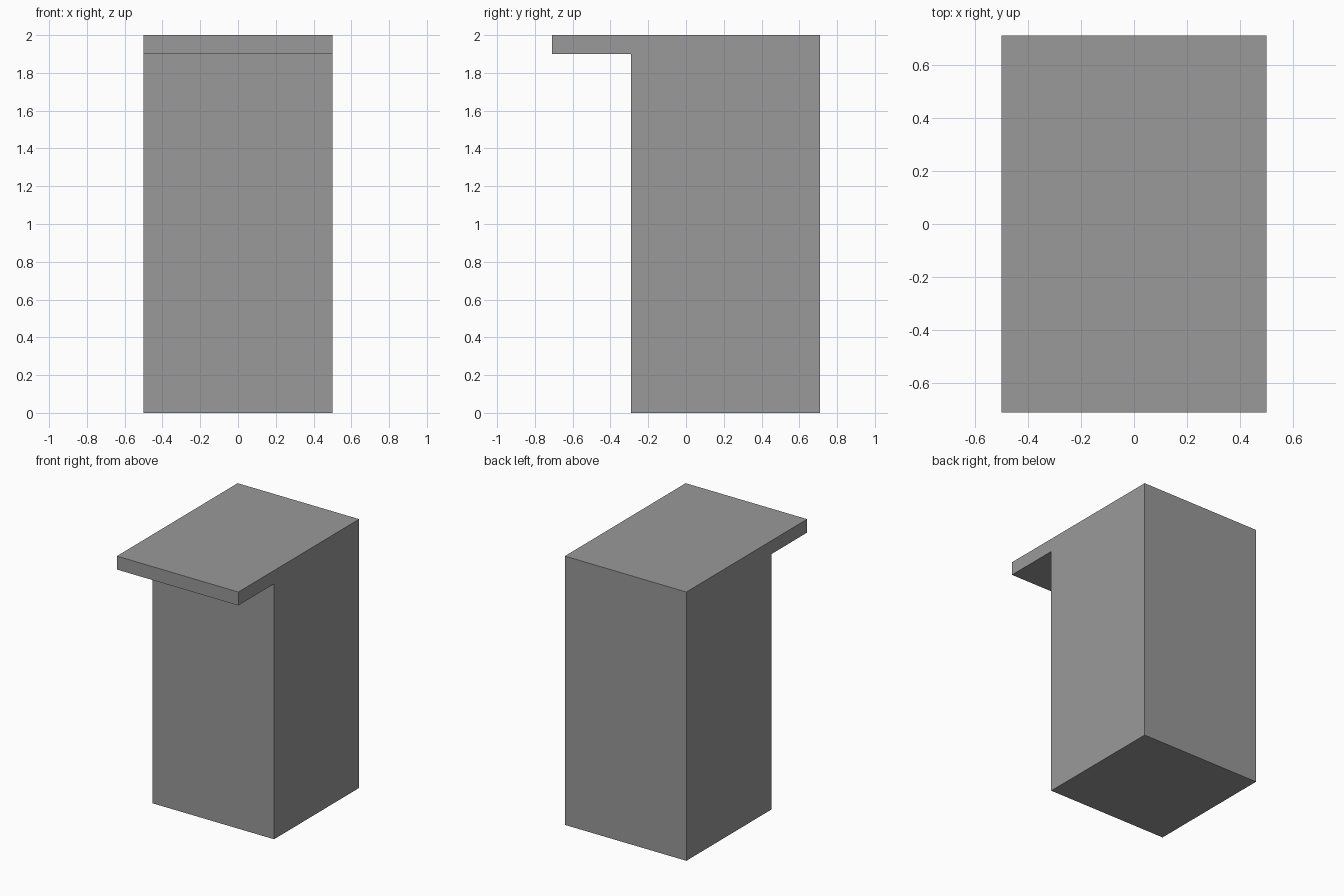
import bpy
import bmesh

# Remove the default cube only
cube = bpy.data.objects.get("Cube")
if cube:
    bpy.data.objects.remove(cube, do_unlink=True)

HALF_WIDTH = 0.5
FRONT, BODY_FRONT, BACK = -0.71, -0.29, 0.71
TOP, LEDGE_BOTTOM = 2.0, 1.9

# Single matte grey
grey = bpy.data.materials.new("mid_grey")
grey.use_nodes = True
colour = (0.32, 0.32, 0.32, 1.0)
grey.diffuse_color = colour
grey.node_tree.nodes["Principled BSDF"].inputs["Base Color"].default_value = colour

# Side profile (y, z): upright block with a thin ledge overhanging the front
profile = [
    (BODY_FRONT, 0.0), (BACK, 0.0), (BACK, TOP),
    (FRONT, TOP), (FRONT, LEDGE_BOTTOM), (BODY_FRONT, LEDGE_BOTTOM),
]

# Extrude the profile across the width
bm = bmesh.new()
side = bm.faces.new([bm.verts.new((-HALF_WIDTH, y, z)) for y, z in profile])
extruded = bmesh.ops.extrude_face_region(bm, geom=[side], use_keep_orig=True)
verts = [g for g in extruded["geom"] if isinstance(g, bmesh.types.BMVert)]
bmesh.ops.translate(bm, verts=verts, vec=(2 * HALF_WIDTH, 0, 0))
bmesh.ops.recalc_face_normals(bm, faces=bm.faces)

mesh = bpy.data.meshes.new("block_with_ledge")
bm.to_mesh(mesh)
bm.free()
mesh.materials.append(grey)
block = bpy.data.objects.new("block_with_ledge", mesh)
bpy.context.collection.objects.link(block)
